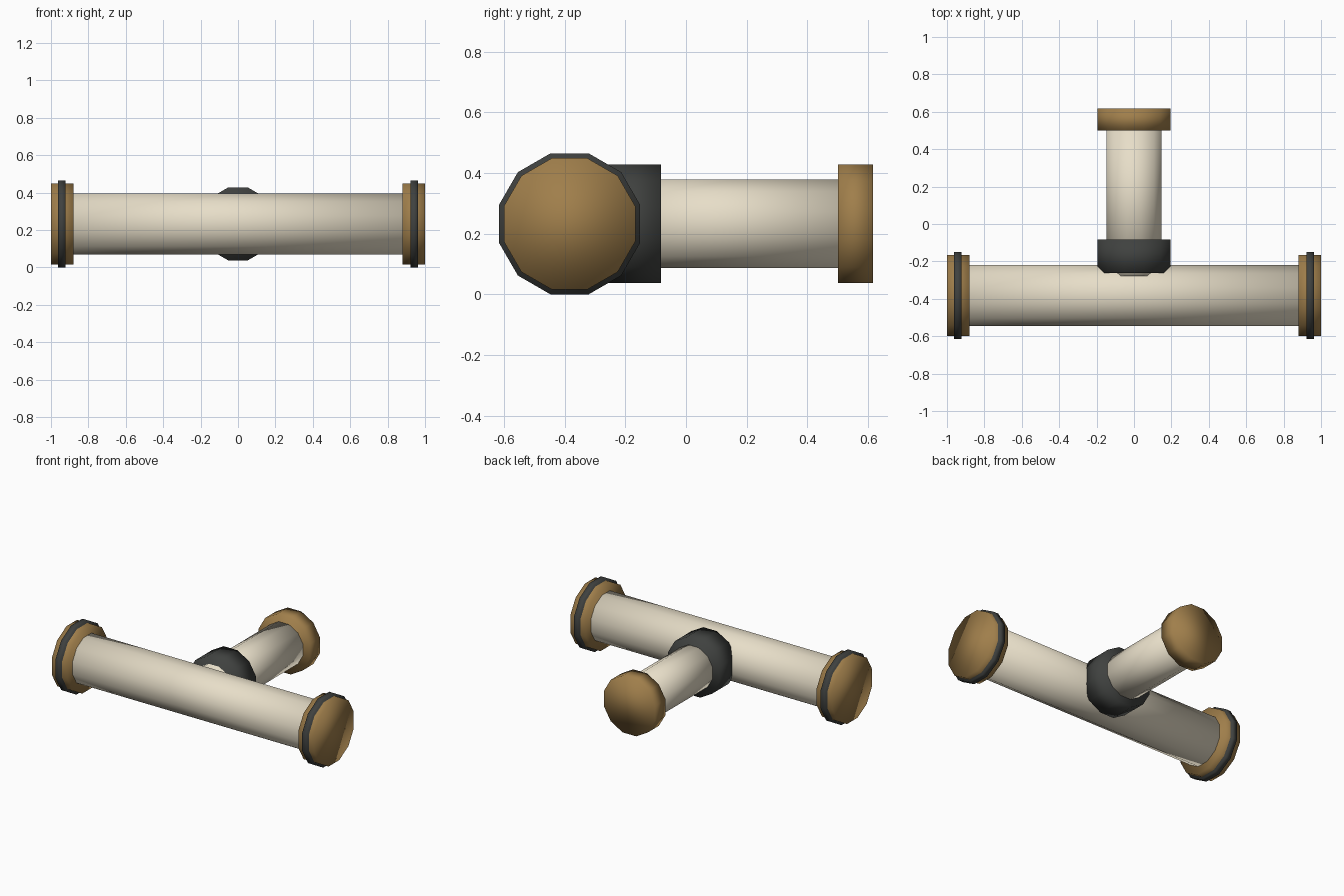
import bpy
from math import pi, cos

if "Cube" in bpy.data.objects:
    bpy.data.objects.remove(bpy.data.objects["Cube"])

SIDES = 12
Y0, Z0 = -0.3835, 0.2325   # axis of the main pipe


def material(name, rgb):
    m = bpy.data.materials.new(name)
    m.diffuse_color = (*rgb, 1)
    m.use_nodes = True
    m.node_tree.nodes["Principled BSDF"].inputs["Base Color"].default_value = m.diffuse_color
    return m


CREAM = material("cream_pipe", (0.80, 0.73, 0.58))
BRASS = material("brass_cap", (0.35, 0.21, 0.07))
DARK = material("dark_band", (0.05, 0.053, 0.05))


def tube(name, axis, start, end, apothem, mat):
    """Smooth 12-sided cylinder along x or y, with flats facing up and sideways."""
    mid = (start + end) / 2
    if axis == 'x':
        loc, rot = (mid, Y0, Z0), (0, pi / 2, 0)
    else:
        loc, rot = (0, mid, Z0), (pi / 2, 0, 0)
    bpy.ops.mesh.primitive_cylinder_add(
        vertices=SIDES, radius=apothem / cos(pi / SIDES), depth=end - start)
    ob = bpy.context.object
    ob.name = name
    # turn half a side so flats line up with the axes
    for v in ob.data.vertices:
        x, y, z = v.co
        c, s = cos(pi / SIDES), cos(pi / 2 - pi / SIDES)
        v.co = (c * x - s * y, s * x + c * y, z)
    ob.location, ob.rotation_euler = loc, rot
    ob.data.materials.append(mat)
    ob.data.shade_smooth()
    return ob


# Main pipe with a capped flange and a dark band at each end
tube("main_pipe", 'x', -0.94, 0.94, 0.163, CREAM)
for side, s in (("left", -1), ("right", 1)):
    tube(side + "_flange", 'x', *sorted((s * 0.88, s * 1.0)), 0.2165, BRASS)
    tube(side + "_band", 'x', *sorted((s * 0.921, s * 0.962)), 0.2325, DARK)

# Branch pipe with its collar and end cap
tube("branch_pipe", 'y', -0.279, 0.56, 0.146, CREAM)
tube("branch_collar", 'y', -0.262, -0.082, 0.195, DARK)
tube("branch_cap", 'y', 0.5, 0.6165, 0.195, BRASS)
